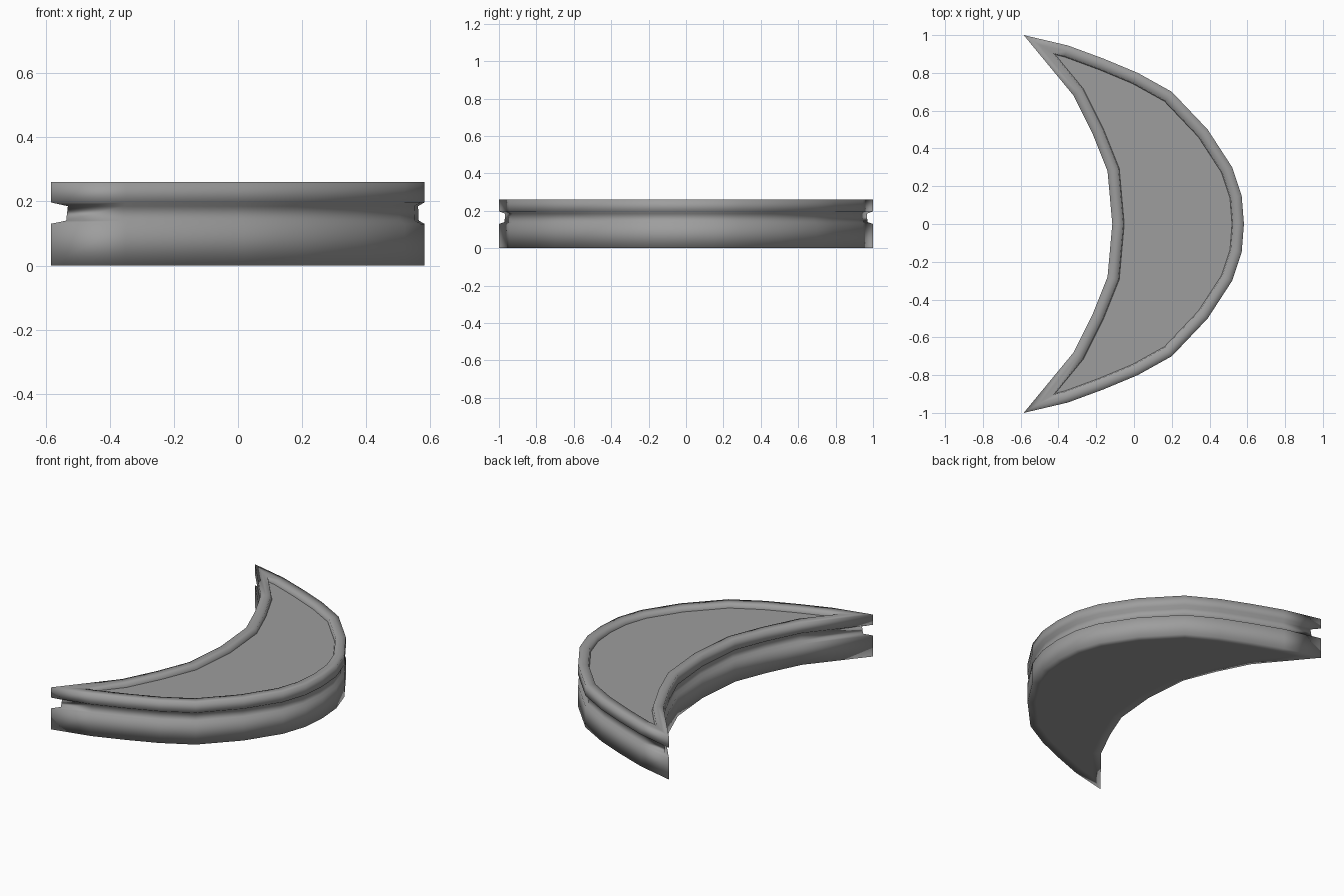
import bpy
import math
from mathutils import Vector

cube = bpy.data.objects.get("Cube")
if cube:
    bpy.data.objects.remove(cube, do_unlink=True)

# Single grey material
GREY = (0.34, 0.34, 0.34, 1.0)
grey = bpy.data.materials.new("plain grey")
grey.use_nodes = True
grey.diffuse_color = GREY
bsdf = next(n for n in grey.node_tree.nodes if n.type == 'BSDF_PRINCIPLED')
bsdf.inputs["Base Color"].default_value = GREY

# Crescent outline: upper halves of the outer and inner arcs, mirrored in y
outer = [(0.582, 0), (0.57, 0.15), (0.52, 0.30), (0.39, 0.50), (0.20, 0.70),
         (0.02, 0.80), (-0.16, 0.875), (-0.35, 0.945), (-0.584, 1.0)]
inner = [(-0.32, 0.68), (-0.22, 0.48), (-0.14, 0.28), (-0.115, 0)]


def flip(points):
    return [(x, -y) for x, y in reversed(points)]


outline = [Vector(p) for p in
           flip(outer[1:]) + outer + inner + flip(inner[:-1])]
COUNT = len(outline)


def inset(distance):
    """Outline moved inwards with mitred corners."""
    result = []
    for i, p in enumerate(outline):
        a = (p - outline[i - 1]).normalized()
        b = (outline[(i + 1) % COUNT] - p).normalized()
        n1, n2 = Vector((-a.y, a.x)), Vector((-b.y, b.x))
        result.append(p + (n1 + n2) * distance / (1 + n1.dot(n2)))
    return result


def make_object(name, verts, faces):
    mesh = bpy.data.meshes.new(name)
    mesh.from_pydata(verts, [], faces)
    mesh.materials.append(grey)
    obj = bpy.data.objects.new(name, mesh)
    bpy.context.collection.objects.link(obj)
    return obj


RIM, FLOOR = 0.063, 0.235

# Body section as (inset, height): underside, wall, groove, rim, recess wall
section = [(0.05, 0), (0, 0), (0, 0.13), (0.018, 0.14), (0.02, 0.185),
           (0, 0.197), (0, 0.26), (0.03, 0.26), (0.058, 0.26), (RIM, FLOOR)]
verts = [(p.x, p.y, z) for d, z in section for p in inset(d)]
faces = [tuple(reversed(range(COUNT)))]
for ring in range(len(section) - 1):
    lo, hi = ring * COUNT, (ring + 1) * COUNT
    for i in range(COUNT):
        j = (i + 1) % COUNT
        faces.append((lo + i, lo + j, hi + j, hi + i))
body = make_object("crescent_body", verts, faces)

# Soft shading everywhere except at the two pointed tips
bpy.ops.object.select_all(action='DESELECT')
body.select_set(True)
bpy.context.view_layer.objects.active = body
bpy.ops.object.shade_smooth_by_angle(angle=math.radians(100))

# Flat recessed panel inside the rim
make_object("top_panel", [(p.x, p.y, FLOOR) for p in inset(RIM)],
            [tuple(range(COUNT))])
